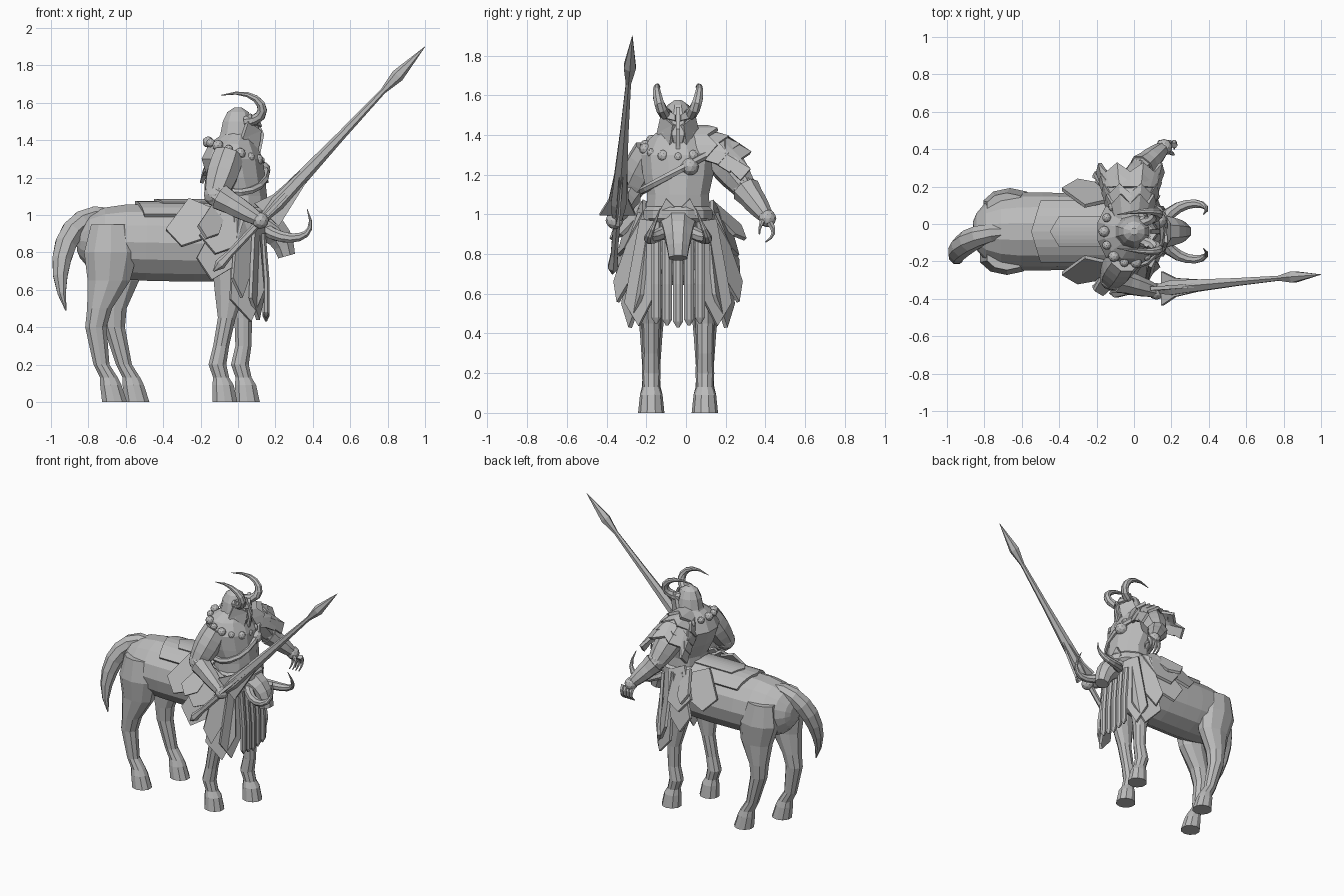
import bpy, bmesh, math
from mathutils import Vector

# Axes, body centre line and mirrored sides
X, Y, Z = Vector((1, 0, 0)), Vector((0, 1, 0)), Vector((0, 0, 1))
CENTRE = -0.04
SIDES = {"left": 1, "right": -1}

if "Cube" in bpy.data.objects:
    bpy.data.objects.remove(bpy.data.objects["Cube"])

plain_grey = bpy.data.materials.new("plain grey")
plain_grey.use_nodes = True
plain_grey.diffuse_color = (.5, .5, .5, 1)
shader = plain_grey.node_tree.nodes["Principled BSDF"]
shader.inputs["Base Color"].default_value = plain_grey.diffuse_color


def finish(name, bm, thickness=0):
    """Turn a bmesh into a named flat-shaded object, optionally thickened."""
    bmesh.ops.recalc_face_normals(bm, faces=bm.faces)
    mesh = bpy.data.meshes.new(name)
    bm.to_mesh(mesh)
    bm.free()
    mesh.materials.append(plain_grey)
    part = bpy.data.objects.new(name, mesh)
    bpy.context.collection.objects.link(part)
    if thickness:
        shell = part.modifiers.new("thickness", "SOLIDIFY")
        shell.thickness = thickness
        shell.offset = 0


def loft(name, rings, sides=10, ref=X, axis=None):
    """Skin elliptical rings given as (centre, radius along ref, radius across)."""
    bm = bmesh.new()
    centres = [Vector(ring[0]) for ring in rings]
    following = centres[1:] + centres[-1:]
    preceding = centres[:1] + centres[:-1]
    loops = []
    for (centre, along, across), after, before in zip(rings, following, preceding):
        normal = (axis or after - before).normalized()
        u = (ref - normal * normal.dot(ref)).normalized()
        v = normal.cross(u)
        angles = [math.tau * (k + .5) / sides for k in range(sides)]
        loops.append([bm.verts.new(Vector(centre) + u * along * math.cos(a) + v * across * math.sin(a))
                      for a in angles])
    for lower, upper in zip(loops, loops[1:]):
        for k in range(sides):
            bm.faces.new((lower[k - 1], lower[k], upper[k], upper[k - 1]))
    bm.faces.new(loops[0])
    bm.faces.new(loops[-1])
    finish(name, bm)


def upright(name, profile, squash=1, y=CENTRE, sides=10):
    """Stack horizontal rings given as (height, x, radius)."""
    loft(name, [((x, y, z), radius, radius * squash) for z, x, radius in profile], sides, axis=Z)


def bezier(points, t):
    while len(points) > 1:
        points = [Vector(a).lerp(Vector(b), t) for a, b in zip(points, points[1:])]
    return points[0]


def tube(name, controls, start, end, bulge=0, steps=8, sides=8):
    """Tapered tube along a bezier curve, swelling by bulge in the middle."""
    rings = []
    for k in range(steps + 1):
        t = k / steps
        radius = start + (end - start) * t + bulge * math.sin(math.pi * t)
        rings.append((bezier(controls, t), radius, radius))
    loft(name, rings, sides, ref=Y)


def plate(name, points, thickness=.02):
    bm = bmesh.new()
    face = bm.faces.new([bm.verts.new(point) for point in points])
    bmesh.ops.triangulate(bm, faces=[face])
    finish(name, bm, thickness)


def kite(name, ends, half_width, turn=0):
    """Pointed skirt plate from a root to a tip; turn faces it towards the front."""
    root, tip = Vector(ends[0]), Vector(ends[1])
    along = (tip - root).normalized()
    across = X - Y * math.copysign(turn, tip.y - CENTRE)
    side = (across - along * along.dot(across)).normalized() * half_width
    shoulder, hem = root.lerp(tip, .7), root.lerp(tip, .8)
    plate(name, [root - side * .7, root + side * .7, shoulder + side, tip + side * .2, hem - side])


def both(maker, name, points, *sizes, **options):
    """Make a part on each side; y counts outward from the centre line."""
    for side, sign in SIDES.items():
        maker(f"{side}_{name}", [(x, CENTRE + sign * y, z) for x, y, z in points], *sizes, **options)


def ball(name, place, radius):
    bm = bmesh.new()
    bmesh.ops.create_icosphere(bm, subdivisions=2, radius=radius)
    bmesh.ops.translate(bm, verts=bm.verts, vec=place)
    finish(name, bm)


# Horse body: a long rounded barrel with a broader rump
barrel = []
for k in range(13):
    t = (1 - math.cos(math.pi * k / 12)) / 2
    fullness = max(.25, (1 - abs(2 * t - 1) ** 4) ** .4)
    barrel.append(((t - .86, CENTRE, .86 - .02 * t), .21 * fullness, (.22 - .03 * t) * fullness))
loft("horse_body", barrel, sides=14, ref=Z)

# Legs: height, x and radius of each joint; thighs are flattened, the left pair stands forward
legs = {
    "foreleg": [(.8, -.03, .12), (.6, -.04, .09), (.45, -.06, .05), (.3, -.09, .045), (.2, -.11, .05),
                (.13, -.09, .045), (.09, -.08, .06), (0, -.07, .07)],
    "hindleg": [(.95, -.68, .11), (.8, -.68, .15), (.65, -.69, .12), (.5, -.74, .07), (.4, -.76, .06),
                (.2, -.73, .045), (.13, -.69, .05), (.09, -.68, .06), (0, -.66, .07)],
}
for side, sign in SIDES.items():
    for part, joints in legs.items():
        stride = .12 if side == "left" else 0
        rings = []
        for z, x, radius in joints:
            shift = stride * min(1, max(0, 1.5 - 1.7 * z))
            width = radius * (.65 if z > .55 else .95)
            rings.append(((x + shift, CENTRE + sign * .135, z), radius, width))
        loft(f"{side}_{part}", rings, axis=Z)

# Tail
tube("tail", [(-.68, CENTRE, 1), (-.92, CENTRE, 1.04), (-1, -.2, .72), (-.92, -.2, .49)], .04, .004, bulge=.04)

# Rider torso and belt
upright("torso", [(.9, .02, .15), (1.1, .02, .14), (1.2, -.01, .16), (1.3, -.03, .17), (1.38, -.03, .13),
                  (1.45, 0, .06)], squash=1.15, sides=12)
upright("belt", [(.96, .02, .16), (.98, .02, .18), (1.02, .02, .18), (1.04, .02, .16)], sides=12)

# Helmet, pointed mask, face plates and horns
upright("helmet", [(1.41, 0, .11), (1.43, 0, .1), (1.5, 0, .085), (1.55, 0, .06), (1.575, 0, .02)], squash=.9)
upright("face_mask", [(1.31, .07, .02), (1.4, .07, .06), (1.5, .05, .06)], sides=6)
plate("nose_ridge", [(.09, CENTRE, 1.54), (.14, CENTRE, 1.43), (.12, CENTRE, 1.33), (.07, CENTRE, 1.4)])
both(plate, "cheek_guard", [(.05, .08, 1.5), (.12, .02, 1.45), (.1, .04, 1.32), (.02, .1, 1.41)])
both(plate, "brow", [(.06, .08, 1.54), (.11, .01, 1.5), (.12, .01, 1.47), (.07, .09, 1.49)])
both(tube, "helmet_horn", [(.04, .05, 1.5), (.2, .1, 1.5), (.14, .13, 1.7), (-.09, .09, 1.64)], .03, .002, bulge=.008)

# Arms with flared bracers
arms = {
    "left": [(-.03, .14, 1.34), (.03, .29, 1.14), (.16, .41, .98)],
    "right": [(-.05, -.18, 1.32), (-.12, -.29, 1.11), (.12, -.36, .97)],
}
for side, (shoulder, elbow, wrist) in arms.items():
    tube(f"{side}_upper_arm", [shoulder, elbow], .085, .065, bulge=.015, steps=4)
    tube(f"{side}_forearm", [elbow, wrist], .065, .035, bulge=.01, steps=4)
    ball(f"{side}_elbow", elbow, .065)
    ball(f"{side}_hand", wrist, .045)
    for cuff, reach in (("upper", .1), ("lower", .4)):
        span = [bezier([elbow, wrist], t) for t in (reach, reach + .3)]
        tube(f"{side}_{cuff}_bracer", span, .08 - reach / 20, .065 - reach / 20, steps=1)

# Hanging left fingers and thumb
for finger in range(4):
    knuckle = Vector((.14 + finger * .025, .42, .96))
    tube(f"left_finger_{finger + 1}", [knuckle, knuckle + Y * .05 - Z * .06, knuckle - Y * .02 - Z * .1],
         .018, .004, steps=4, sides=6)
tube("left_thumb", [(.18, .39, .97), (.22, .37, .95), (.21, .37, .9)], .015, .004, steps=4, sides=6)

# Layered jagged pauldron, fanning out over the left shoulder
for layer in range(4):
    start, crest, span = .03 + layer * .055, 1.44 - layer * .015, .1 + layer * .015
    bm = bmesh.new()
    rows = []
    for k in range(9):
        angle = math.pi * (k / 8 - .5)
        drop = .15 * (1 - math.cos(angle))
        reach = .13 if k % 2 else .08
        rows.append((bm.verts.new((span * math.sin(angle) - .02, start, crest - drop)),
                     bm.verts.new(((span + .03) * math.sin(angle) - .02, start + reach, crest - drop - layer * .025))))
    for (inner, outer), (next_inner, next_outer) in zip(rows, rows[1:]):
        bm.faces.new((inner, next_inner, next_outer, outer))
    finish(f"left_pauldron_{layer + 1}", bm, thickness=.02)

# Bead collar, medallion and diagonal chest strap
for bead in range(14):
    angle = math.tau * bead / 14
    ball(f"collar_bead_{bead + 1}", (.14 * math.cos(angle) - .02, CENTRE + .17 * math.sin(angle),
                                     1.34 - .05 * math.cos(angle)), .03 if bead % 2 else .024)
ball("medallion", (.13, .02, 1.24), .045)
strap = []
for k in range(9):
    angle = math.radians(70 - 22 * k)
    strap.append(((.15 * math.cos(angle), CENTRE + .18 * math.sin(angle), 1.22 + .1 * math.sin(angle)), .02, .02))
loft("chest_strap", strap, sides=6, ref=Z)

# Belt skull with upswept horns and a crest
tube("belt_skull", [(.12, CENTRE, .94), (.23, CENTRE, .93), (.26, CENTRE, .78)], .1, .05, steps=5)
both(tube, "skull_horn", [(.15, .05, .92), (.25, .2, .85), (.45, .15, .85), (.37, .09, 1.03)], .035, .002, bulge=.005)
both(plate, "belt_crest", [(.18, 0, .95), (.17, 0, 1.02), (.17, .06, 1.08), (.16, .1, 1)])

# Five round-ended straps hanging in front
for strip in range(-2, 3):
    hem = .43 + .01 * abs(strip)
    upright(f"front_strap_{strip + 3}", [(hem, .15, .005), (hem + .03, .15, .02), (.65, .15, .02), (.9, .13, .02)],
            squash=1.35, y=CENTRE + strip * .055, sides=8)

# Overlapping flared skirt plates
both(kite, "corner_skirt", [(.11, .14, .97), (.1, .21, .44)], .08, turn=2)
both(kite, "front_skirt", [(.04, .17, 1), (.05, .25, .43)], .1, turn=.5)
both(kite, "middle_skirt", [(-.02, .18, 1), (-.16, .31, .66)], .1, turn=.3)
both(kite, "upper_skirt", [(-.02, .17, 1.04), (-.14, .3, .8)], .1, turn=.2)
both(kite, "rear_skirt", [(-.2, .15, 1.06), (-.32, .27, .84)], .1)
both(kite, "side_spike", [(.03, .17, 1), (.01, .31, .56)], .06, turn=.9)
both(kite, "hip_spike", [(-.1, .17, 1.04), (-.18, .34, .88)], .06, turn=.6)

# Saddle cloth and narrower centre panel, draped over the back with pointed ends
for name, length, width, lift in (("saddle_cloth", .4, .16, .215), ("saddle_panel", .3, .08, .225)):
    bm = bmesh.new()
    bmesh.ops.create_grid(bm, x_segments=4, y_segments=8, size=1)
    for vert in bm.verts:
        u, v = vert.co.x, vert.co.y
        point = .05 * (1 - abs(v)) * (1 - u) / 2
        vert.co = (-.1 - length * (1 - u) / 2 - point, CENTRE + width * v,
                   .85 + lift * math.sqrt(1 - (width * v / .22) ** 2))
    finish(name, bm, thickness=.02)

# Lance: fraction along its line and radius, with four barbs at the guard
butt, tip = Vector((-.13, -.37, .7)), Vector((1, -.27, 1.9))
stations = [(0, .004), (.03, .03), (.08, .02), (.2, .02), (.3, .045), (.6, .024), (.8, .015), (.87, .035), (1, .001)]
loft("lance", [(butt.lerp(tip, t), radius, radius) for t, radius in stations], sides=6, ref=Y)
along = (tip - butt).normalized()
guard = butt.lerp(tip, .25)
for barb, out in enumerate((Y, -Y, along.cross(Y), -along.cross(Y))):
    plate(f"lance_barb_{barb + 1}", [guard, guard + out * .09, guard + along * .1 + out * .05,
                                     guard + along * .3 + out * .03, guard + along * .3])
